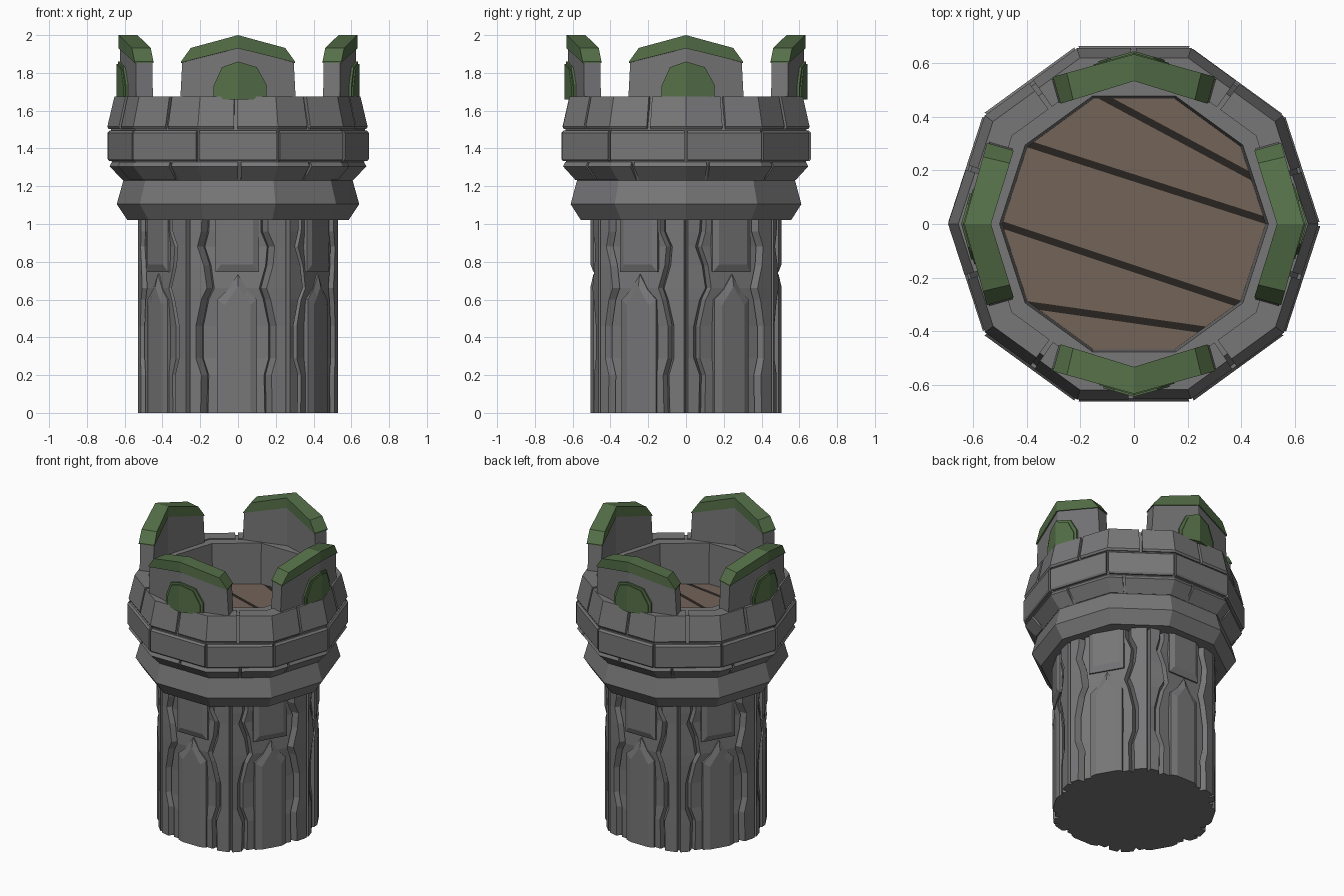
import bpy, bmesh, math, random
from mathutils import Matrix, Vector

if "Cube" in bpy.data.objects:
    bpy.data.objects.remove(bpy.data.objects["Cube"])

random.seed(4)


def material(name, rgb):
    m = bpy.data.materials.new(name)
    m.diffuse_color = (*rgb, 1)
    m.use_nodes = True
    m.node_tree.nodes["Principled BSDF"].inputs["Base Color"].default_value = m.diffuse_color
    return m


STONE = material("grey stone", (0.185, 0.185, 0.19))
MOSS = material("green moss", (0.09, 0.16, 0.065))
WOOD = material("brown wood", (0.175, 0.125, 0.098))
GAP = material("dark plank gap", (0.022, 0.017, 0.014))


def finish(bm, name, *mats):
    bmesh.ops.recalc_face_normals(bm, faces=bm.faces)
    me = bpy.data.meshes.new(name)
    bm.to_mesh(me)
    bm.free()
    for m in mats:
        me.materials.append(m)
    ob = bpy.data.objects.new(name, me)
    bpy.context.collection.objects.link(ob)
    return ob


def polar(deg, r, z=0.0):
    a = math.radians(deg)
    return Vector((r * math.cos(a), r * math.sin(a), z))


def loft(bm, rings, caps=True, wrap=False):
    """Skin closed rings of equal length."""
    vs = [[bm.verts.new(p) for p in ring] for ring in rings]
    n = len(vs[0])
    for k in range(len(vs) if wrap else len(vs) - 1):
        a, b = vs[k], vs[(k + 1) % len(vs)]
        for i in range(n):
            j = (i + 1) % n
            bm.faces.new((a[i], a[j], b[j], b[i]))
    if caps and not wrap:
        bm.faces.new(vs[0])
        bm.faces.new(vs[-1])


def facing(p, deg):
    """(across, depth, z) -> world, with depth pointing along the angle deg."""
    u, d, z = p
    return Matrix.Rotation(math.radians(deg + 90), 3, 'Z') @ Vector((u, -d, z))


# --- shaft: six sectors, wavy cracks beside each panel, straight cracks between
rows = [(0, 20.5, 18.5), (0.2, 20, 18), (0.29, 23.5, 21), (0.46, 23.5, 21),
        (0.6, 20, 17.5), (0.66, 16.5, 15), (0.78, 18.5, 19), (0.88, 22.5, 20),
        (0.96, 20, 16), (1.06, 19.5, 16)]
rings = []
for z, gl, gr in rows:
    ring = []
    for k in range(6):
        for t, r in ((-28.8, .53), (-gl - 2, .518), (-gl, .47), (-gl + 2, .5),
                     (gr - 2, .5), (gr, .47), (gr + 2, .518), (28.8, .53), (30, .49)):
            ring.append(polar(-90 + 60 * k + t, r, z))
    rings.append(ring)
bm = bmesh.new()
loft(bm, rings)
finish(bm, "shaft", STONE)

# --- raised pointed panels and upper blocks on the shaft
arch = [(-.11, 0), (.1, 0), (.1, .6), (.05, .65), (0, .735), (-.055, .65), (-.11, .6)]
arch_in = [(-.07, 0), (.065, 0), (.065, .57), (.03, .62), (0, .67), (-.035, .62), (-.07, .57)]
block = [(-.12, .745), (.11, .745), (.11, 1.04), (-.12, 1.04)]
block_in = [(-.09, .785), (.08, .785), (.08, 1.04), (-.09, 1.04)]
bm = bmesh.new()
for k in range(6):
    a = -90 + 60 * k
    for outer, inner in ((arch, arch_in), (block, block_in)):
        loft(bm, [[facing((u, d, z), a) for u, z in shape]
                  for shape, d in ((outer, .465), (outer, .49), (inner, .505))])
finish(bm, "shaft_panels", STONE)

# --- ten-sided head: flared collar, core behind the bricks, inner wall
profile = [(.45, 1.02), (.585, 1.02), (.642, 1.105), (.607, 1.23), (.66, 1.31),
           (.672, 1.34), (.672, 1.5), (.625, 1.668), (.5, 1.668), (.49, 1.38), (.45, 1.38)]
bm = bmesh.new()
loft(bm, [[polar(36 * i, r, z) for i in range(10)] for r, z in profile], wrap=True)
finish(bm, "tower_head", STONE)


def side_point(s):
    """Point on a unit decagon, s counted in sides."""
    i = math.floor(s)
    return polar(36 * i, 1).lerp(polar(36 * (i + 1), 1), s - i)


def brick_course(name, prof, shift, gap, jitter=0.0):
    """One ring of bricks; prof is (outer radius, z) from bottom to top."""
    bm = bmesh.new()
    cuts = [i + shift + random.uniform(-jitter, jitter) for i in range(10)]
    cuts.append(cuts[0] + 10)
    for a, b in zip(cuts, cuts[1:]):
        s = [a + gap] + [c for c in range(math.ceil(a + gap), math.floor(b - gap) + 1)] + [b - gap]
        pts = [side_point(v) for v in s]
        lift = random.uniform(-.004, .004)
        loft(bm, [[p * (r + lift) + Vector((0, 0, z)) for p in pts] +
                  [p * .56 + Vector((0, 0, z)) for p in reversed(pts)] for r, z in prof])
    return finish(bm, name, STONE)


brick_course("lower_bricks", [(.612, 1.232), (.682, 1.305), (.67, 1.328)], .4, .018, .2)
brick_course("middle_bricks", [(.685, 1.334), (.693, 1.345), (.693, 1.482), (.682, 1.494)], 0, .02)
brick_course("upper_bricks", [(.68, 1.502), (.688, 1.515), (.65, 1.675)], .5, .022, .03)

# --- plank floor with slanting dark gaps
gaps = [((-.12, .475), (.45, .17)), ((-.4, .3), (.47, .02)),
        ((-.5, 0), (.4, -.3)), ((-.4, -.3), (.27, -.395))]
bm = bmesh.new()
bm.faces.new([bm.verts.new(polar(36 * i, .495, 1.39)) for i in range(10)])
lines = []
for p, q in gaps:
    p, q = Vector((*p, 1.39)), Vector((*q, 1.39))
    n = Vector((p.y - q.y, q.x - p.x, 0)).normalized()
    lines.append((p, n))
    for off in (-.013, .013):
        bmesh.ops.bisect_plane(bm, geom=bm.verts[:] + bm.edges[:] + bm.faces[:],
                               plane_co=p + n * off, plane_no=n)
for f in bm.faces:
    c = f.calc_center_median()
    f.material_index = int(any(abs((c - p).dot(n)) < .013 for p, n in lines))
    if f.normal.z < 0:
        f.normal_flip()
floor = finish(bm, "plank_floor", WOOD, GAP)
if floor.data.polygons[0].normal.z < 0:
    floor.data.flip_normals()


def bent_wall(bm, deg, cols, front, thick):
    """Wall bent outward at its middle; cols are (across, low z, high z)."""
    rings = []
    for u, lo, hi in cols:
        d, v = front - .28 * abs(u), u * (1 - .09 * thick / .095)
        rings.append([facing(p, deg) for p in
                      ((u, d, lo), (u, d, hi), (v, d - thick, hi), (v, d - thick, lo))])
    loft(bm, rings)


# --- four battlements, their moss caps and outer moss patches
wall = [(-.305, 1.66, 1.67), (-.295, 1.66, 1.86), (-.25, 1.66, 1.88), (0, 1.66, 1.94),
        (.25, 1.66, 1.88), (.295, 1.66, 1.86), (.305, 1.66, 1.67)]
cap = [(-.302, 1.853, 1.86), (-.25, 1.868, 1.932), (0, 1.93, 2.0),
       (.25, 1.868, 1.932), (.302, 1.853, 1.86)]
patch = [(-.13, 1.66, 1.73), (-.085, 1.66, 1.83), (0, 1.66, 1.86),
         (.1, 1.66, 1.83), (.15, 1.66, 1.74)]
for i, side in enumerate(("front", "right", "back", "left")):
    deg = -90 + 90 * i
    bm = bmesh.new()
    bent_wall(bm, deg, wall, .624, .088)
    finish(bm, side + "_battlement", STONE)
    bm = bmesh.new()
    bent_wall(bm, deg, cap, .632, .1)
    finish(bm, side + "_moss_cap", MOSS)
    bm = bmesh.new()
    bent_wall(bm, deg, patch, .636, .03)
    bent_wall(bm, deg, [(u * .88, lo, hi - .012) for u, lo, hi in patch], .643, .03)
    finish(bm, side + "_moss_patch", MOSS)
